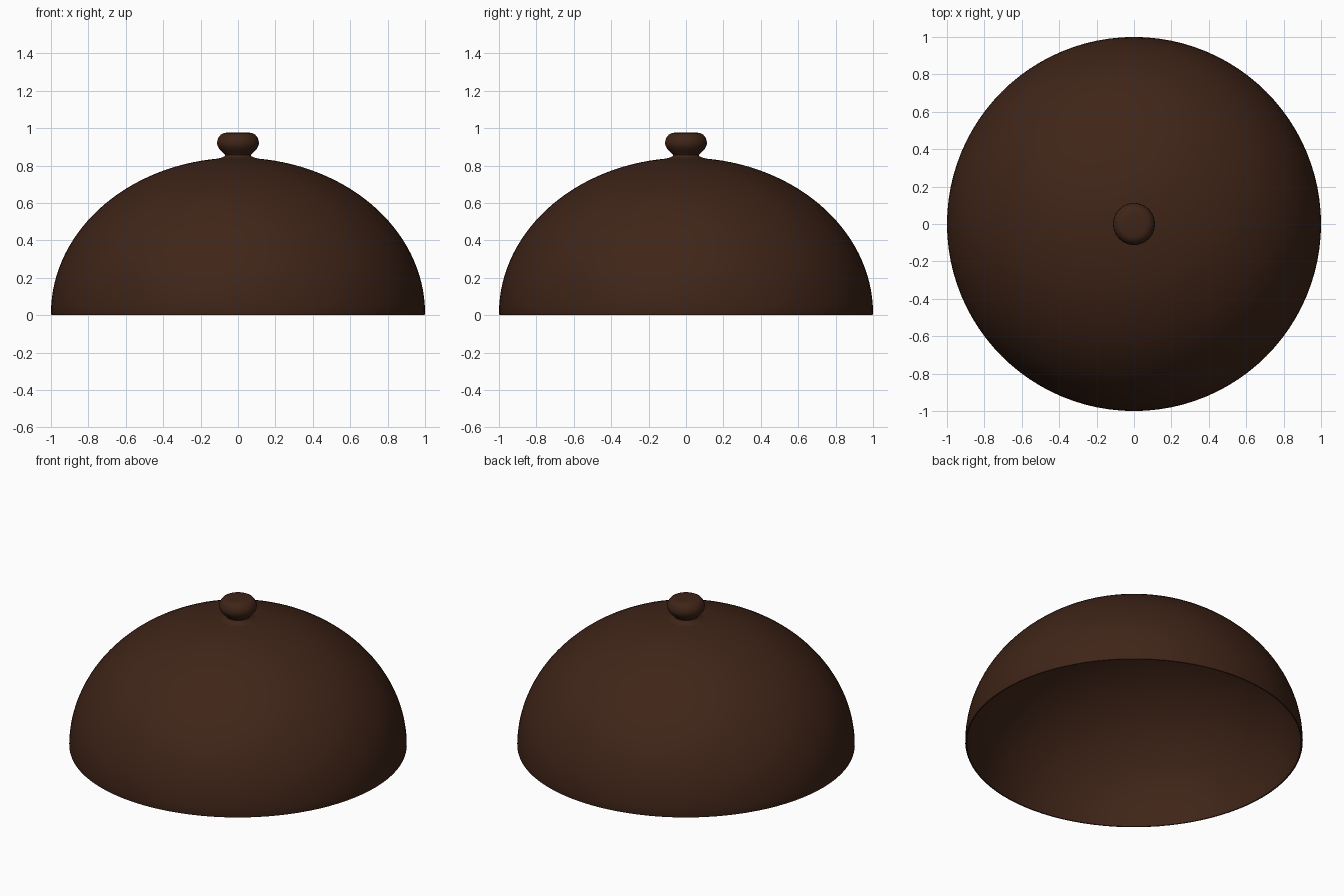
import bpy, bmesh
from math import sin, cos, pi, radians

if "Cube" in bpy.data.objects:
    bpy.data.objects.remove(bpy.data.objects["Cube"])

SEG = 96
wood = bpy.data.materials.new("dark_brown")
wood.diffuse_color = (0.05, 0.018, 0.009, 1)
wood.use_nodes = True
wood.node_tree.nodes["Principled BSDF"].inputs["Base Color"].default_value = wood.diffuse_color


def lathe(name, profile):
    """Spin an (r, z) profile round the z axis."""
    bm = bmesh.new()
    verts = [bm.verts.new((r, 0, z)) for r, z in profile]
    edges = [bm.edges.new(p) for p in zip(verts, verts[1:])]
    bmesh.ops.spin(bm, geom=verts + edges, cent=(0, 0, 0), axis=(0, 0, 1),
                   angle=2 * pi, steps=SEG, use_merge=True)
    bmesh.ops.remove_doubles(bm, verts=bm.verts, dist=1e-5)
    bmesh.ops.recalc_face_normals(bm, faces=bm.faces)
    me = bpy.data.meshes.new(name)
    bm.to_mesh(me)
    bm.free()
    ob = bpy.data.objects.new(name, me)
    bpy.context.collection.objects.link(ob)
    me.materials.append(wood)
    bpy.ops.object.select_all(action='DESELECT')
    ob.select_set(True)
    bpy.context.view_layer.objects.active = ob
    bpy.ops.object.shade_smooth_by_angle(angle=radians(40))
    return ob


def arc(a, b, z0, n=32):
    """Quarter ellipse from the rim up to the pole."""
    return [(a * cos(pi / 2 * i / n) if i < n else 0,
             z0 + b * sin(pi / 2 * i / n)) for i in range(n + 1)]


# Hollow dome: outer skin, thin rim, inner skin
outer = arc(1.0, 0.832, 0.01)
inner = arc(0.988, 0.82, 0.01)
lathe("dome_lid", outer[::-1] + [(0.998, 0.002), (0.994, 0.0), (0.99, 0.002)] + inner)

# Knob: flared foot, narrow neck, rounded flat-topped grip
lathe("knob", [(0, 0.835), (0.11, 0.836), (0.085, 0.844), (0.072, 0.85), (0.069, 0.856),
               (0.075, 0.864), (0.09, 0.878), (0.103, 0.893), (0.11, 0.908), (0.112, 0.92),
               (0.11, 0.936), (0.103, 0.952), (0.092, 0.965), (0.078, 0.973),
               (0.06, 0.976), (0, 0.977)])
